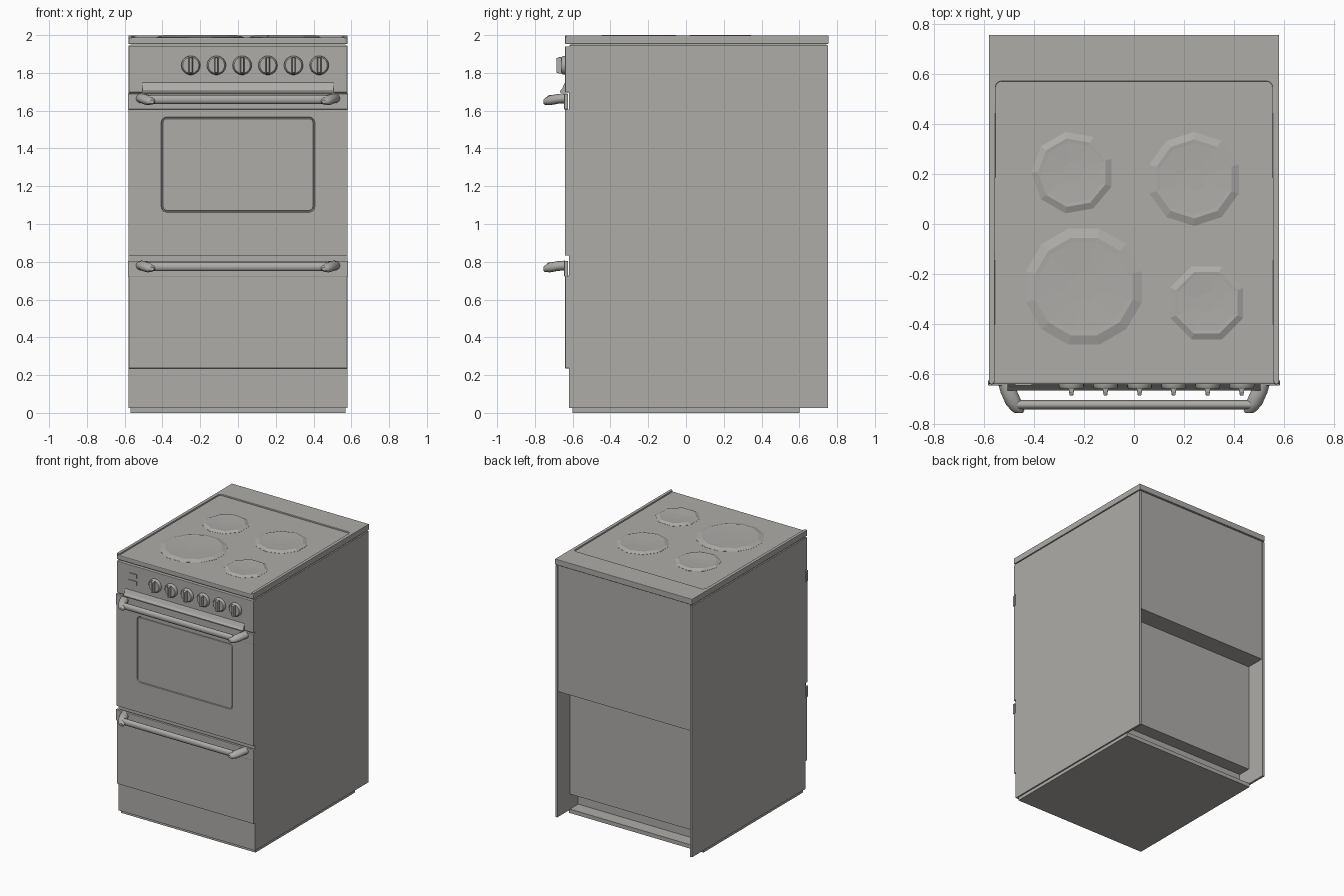
import bpy, bmesh, math

if "Cube" in bpy.data.objects:
    bpy.data.objects.remove(bpy.data.objects["Cube"])

enamel = bpy.data.materials.new("grey_enamel")
enamel.diffuse_color = (0.42, 0.413, 0.395, 1)
enamel.use_nodes = True
enamel.node_tree.nodes["Principled BSDF"].inputs["Base Color"].default_value = enamel.diffuse_color


def make(name, bm, bevel=0.0, smooth=False):
    bmesh.ops.recalc_face_normals(bm, faces=bm.faces)
    me = bpy.data.meshes.new(name)
    bm.to_mesh(me)
    bm.free()
    me.materials.append(enamel)
    ob = bpy.data.objects.new(name, me)
    bpy.context.collection.objects.link(ob)
    if bevel:
        m = ob.modifiers.new("bevel", 'BEVEL')
        m.width = bevel
        m.segments = 2
        m.limit_method = 'ANGLE'
    if smooth:
        bpy.ops.object.select_all(action='DESELECT')
        ob.select_set(True)
        bpy.context.view_layer.objects.active = ob
        bpy.ops.object.shade_smooth_by_angle(angle=math.radians(40))
    return ob


def loft(name, rings, bevel=0.0, smooth=False):
    """Bridge equal-length point rings and cap both ends."""
    bm = bmesh.new()
    vs = [[bm.verts.new(p) for p in r] for r in rings]
    n = len(vs[0])
    for a, b in zip(vs, vs[1:]):
        for i in range(n):
            j = (i + 1) % n
            bm.faces.new((a[i], a[j], b[j], b[i]))
    bm.faces.new(vs[0])
    bm.faces.new(vs[-1])
    return make(name, bm, bevel, smooth)


def box(name, x, y, z, bevel=0.0):
    ring = lambda h: [(x[0], y[0], h), (x[1], y[0], h), (x[1], y[1], h), (x[0], y[1], h)]
    return loft(name, [ring(z[0]), ring(z[1])], bevel)


def profile_x(name, pts, hx, bevel=0.0):
    return loft(name, [[(s * hx, y, z) for y, z in pts] for s in (-1, 1)], bevel)


def round_rect(hx, z0, z1, r, y):
    """Rounded rectangle in the XZ plane."""
    cz, hz = (z0 + z1) / 2, (z1 - z0) / 2
    pts = []
    for k, (sx, sz) in enumerate(((1, 1), (-1, 1), (-1, -1), (1, -1))):
        for i in range(4):
            a = math.radians(90 * k + 30 * i)
            pts.append((sx * (hx - r) + r * math.cos(a), y,
                        cz + sz * (hz - r) + r * math.sin(a)))
    return pts


def oval(x, y, z, rx, rz, n=12):
    """Ellipse in the XZ plane."""
    return [(x + rx * math.cos(2 * math.pi * i / n), y,
             z + rz * math.sin(2 * math.pi * i / n)) for i in range(n)]


# Carcass with stepped back and plinth, as one side profile
profile_x("carcass", [(-0.6, 0), (0.6, 0), (0.6, 0.03), (0.5, 0.03), (0.5, 0.145),
                      (0.6, 0.145), (0.6, 0.985), (0.745, 0.985), (0.745, 1.95),
                      (-0.615, 1.95), (-0.615, 0.03), (-0.6, 0.03)], 0.568)
for s, side in ((-1, "left"), (1, "right")):
    box(side + "_side_panel", sorted((s * 0.562, s * 0.579)), (-0.62, 0.753), (0.025, 1.945))

# Kick plate and drawer front
box("kick_plate", (-0.579, 0.579), (-0.62, -0.6), (0.025, 0.234))
box("drawer_front", (-0.579, 0.579), (-0.64, -0.61), (0.236, 0.727), 0.003)

# Oven door with grooved window
d = (0.579, 0.832, 1.607)
loft("oven_door", [round_rect(*d, 0.003, -0.61), round_rect(*d, 0.003, -0.64),
                   round_rect(0.407, 1.062, 1.567, 0.03, -0.64),
                   round_rect(0.404, 1.065, 1.564, 0.028, -0.634),
                   round_rect(0.399, 1.07, 1.559, 0.024, -0.634),
                   round_rect(0.397, 1.072, 1.557, 0.022, -0.638)])

# Handle strips, handle bars and flared arms
for part, z in (("door", 1.657), ("drawer", 0.772)):
    box(part + "_handle_strip", (-0.583, 0.583), (-0.645, -0.625), (z - 0.05, z + 0.033), 0.003)
    bar = []
    for x in (-0.465, 0.465):
        bar.append([(x, -0.722 + 0.018 * math.cos(math.tau * i / 12),
                     z + 0.002 + 0.024 * math.sin(math.tau * i / 12)) for i in range(12)])
    loft(part + "_handle_bar", bar, smooth=True)
    for s, side in ((-1, "left"), (1, "right")):
        loft(f"{part}_handle_arm_{side}",
             [oval(s * 0.51, -0.64, z + 0.008, 0.032, 0.026),
              oval(s * 0.498, -0.675, z + 0.006, 0.034, 0.026),
              oval(s * 0.478, -0.72, z - 0.002, 0.034, 0.026),
              oval(s * 0.464, -0.746, z - 0.008, 0.026, 0.018),
              oval(s * 0.46, -0.755, z - 0.01, 0.016, 0.01)], smooth=True)

# Control panel with vent lip
box("control_panel", (-0.579, 0.579), (-0.64, -0.61), (1.697, 1.94), 0.003)
profile_x("vent_lip", [(-0.635, 1.755), (-0.643, 1.745), (-0.654, 1.72), (-0.666, 1.705),
                       (-0.666, 1.697), (-0.635, 1.697)], 0.505)

# Knobs: tapered disc plus upright grip
for i in range(6):
    x, z = -0.25 + 0.136 * i, 1.84
    loft(f"knob_disc_{i + 1}", [oval(x, -0.635, z, 0.051, 0.051, 18),
                                oval(x, -0.652, z, 0.050, 0.050, 18),
                                oval(x, -0.660, z, 0.043, 0.043, 18)], smooth=True)
    grip = lambda hx, hz, y: [(x - hx, y, z - hz), (x + hx, y, z - hz),
                              (x + hx, y, z + hz), (x - hx, y, z + hz)]
    loft(f"knob_grip_{i + 1}", [grip(0.012, 0.044, -0.655), grip(0.009, 0.043, -0.672),
                                grip(0.007, 0.038, -0.685)], 0.002)

# Timer buttons
for i, z in enumerate((1.865, 1.812)):
    box(f"timer_button_{i + 1}", (-0.475, -0.408), (-0.646, -0.63), (z - 0.016, z + 0.016))

# Hob slab and U-shaped raised rim with rounded inner corners
box("hob_slab", (-0.58, 0.58), (-0.64, 0.752), (1.952, 1.988), 0.006)
half = [(0.58, 0.755), (0.58, -0.635), (0.567, -0.642), (0.557, -0.63), (0.553, 0.545)]
half += [(0.53 + 0.023 * math.cos(math.radians(a)), 0.547 + 0.023 * math.sin(math.radians(a)))
         for a in (30, 60, 90)]
outline = half + [(-x, y) for x, y in reversed(half)]
loft("hob_rim", [[(x, y, z) for x, y in outline] for z in (1.955, 1.999)], 0.003)

# Low-poly hotplates, gently raised and dipping to the centre
for i, (x, y, r, n) in enumerate(((-0.245, 0.205, 0.165, 9), (0.24, 0.18, 0.188, 10),
                                  (-0.2, -0.25, 0.24, 12), (0.29, -0.315, 0.158, 8))):
    ring = lambda k, z: [(x + r * k * math.cos(math.tau * (j + 0.5) / n),
                          y + r * k * math.sin(math.tau * (j + 0.5) / n), z) for j in range(n)]
    loft(f"hotplate_{i + 1}", [ring(1, 1.986), ring(1, 1.989), ring(0.84, 2.0),
                               ring(0.76, 1.9985), ring(0.25, 1.995)])
